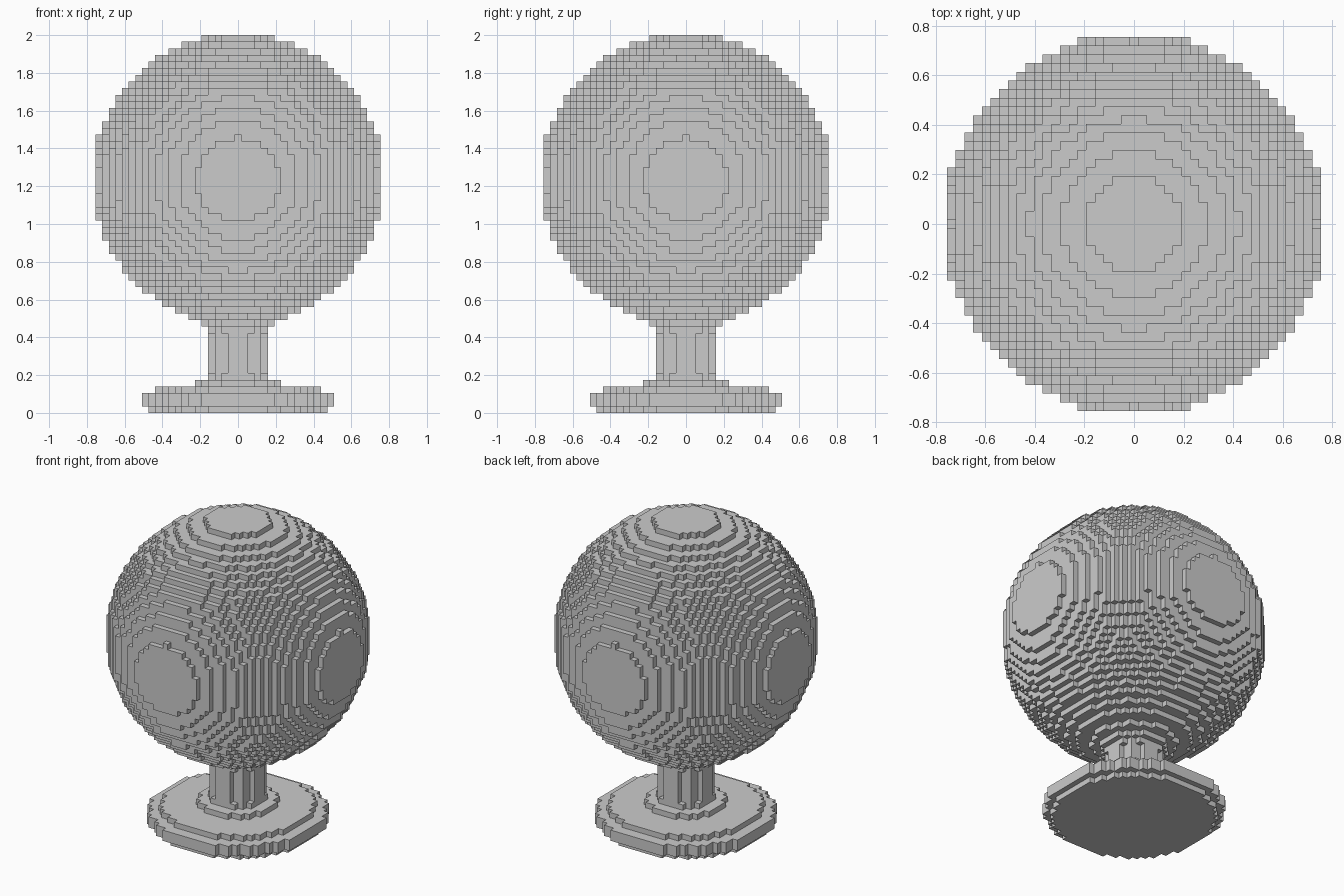
import bpy, bmesh
from mathutils import Vector

if "Cube" in bpy.data.objects:
    bpy.data.objects.remove(bpy.data.objects["Cube"])

H = 2 / 57            # block size: the model is 57 blocks tall
GLOBE_Z, GLOBE_R2 = 35.25, 480.8   # globe centre height and squared radius, in blocks


def disc(k, r2):
    """Blocks of layer k whose centres lie inside a circle of squared radius r2."""
    if r2 < 0:
        return set()
    n = int(r2 ** 0.5)
    return {(i, j, k) for i in range(-n, n + 1) for j in range(-n, n + 1)
            if i * i + j * j <= r2}


def stack(layers):
    return set().union(*(disc(k, r2) for k, r2 in layers))


# Round foot, slim stem with small collars, big globe
parts = {
    "base": stack([(0, 190), (1, 222), (2, 222), (3, 165), (4, 43)]),
    "stem": stack([(k, 20.5 if k in (5, 12) else 18.5) for k in range(5, 13)] + [(13, 31)]),
    "globe": stack([(k, GLOBE_R2 - (k + 0.5 - GLOBE_Z) ** 2) for k in range(14, 57)]),
}
solid = set().union(*parts.values())


def build(name, cells):
    """Make one object from the exposed faces of its blocks."""
    bm = bmesh.new()
    verts = {}

    def vert(p):
        if p not in verts:
            verts[p] = bm.verts.new(((p[0] - 0.5) * H, (p[1] - 0.5) * H, p[2] * H))
        return verts[p]

    for c in sorted(cells):
        for axis in range(3):
            u, v = (axis + 1) % 3, (axis + 2) % 3
            for side in (0, 1):
                nb = list(c)
                nb[axis] += 2 * side - 1
                if tuple(nb) in solid:
                    continue
                quad = []
                for a, b in ((0, 0), (1, 0), (1, 1), (0, 1)):
                    p = list(c)
                    p[axis] += side
                    p[u] += a
                    p[v] += b
                    quad.append(vert(tuple(p)))
                bm.faces.new(quad if side else quad[::-1])
    # Merge flat areas into single faces
    bmesh.ops.dissolve_limit(bm, angle_limit=0.01, verts=bm.verts[:], edges=bm.edges[:])
    mesh = bpy.data.meshes.new(name)
    bm.to_mesh(mesh)
    bm.free()
    bpy.context.collection.objects.link(bpy.data.objects.new(name, mesh))


for name, cells in parts.items():
    build(name, cells)
